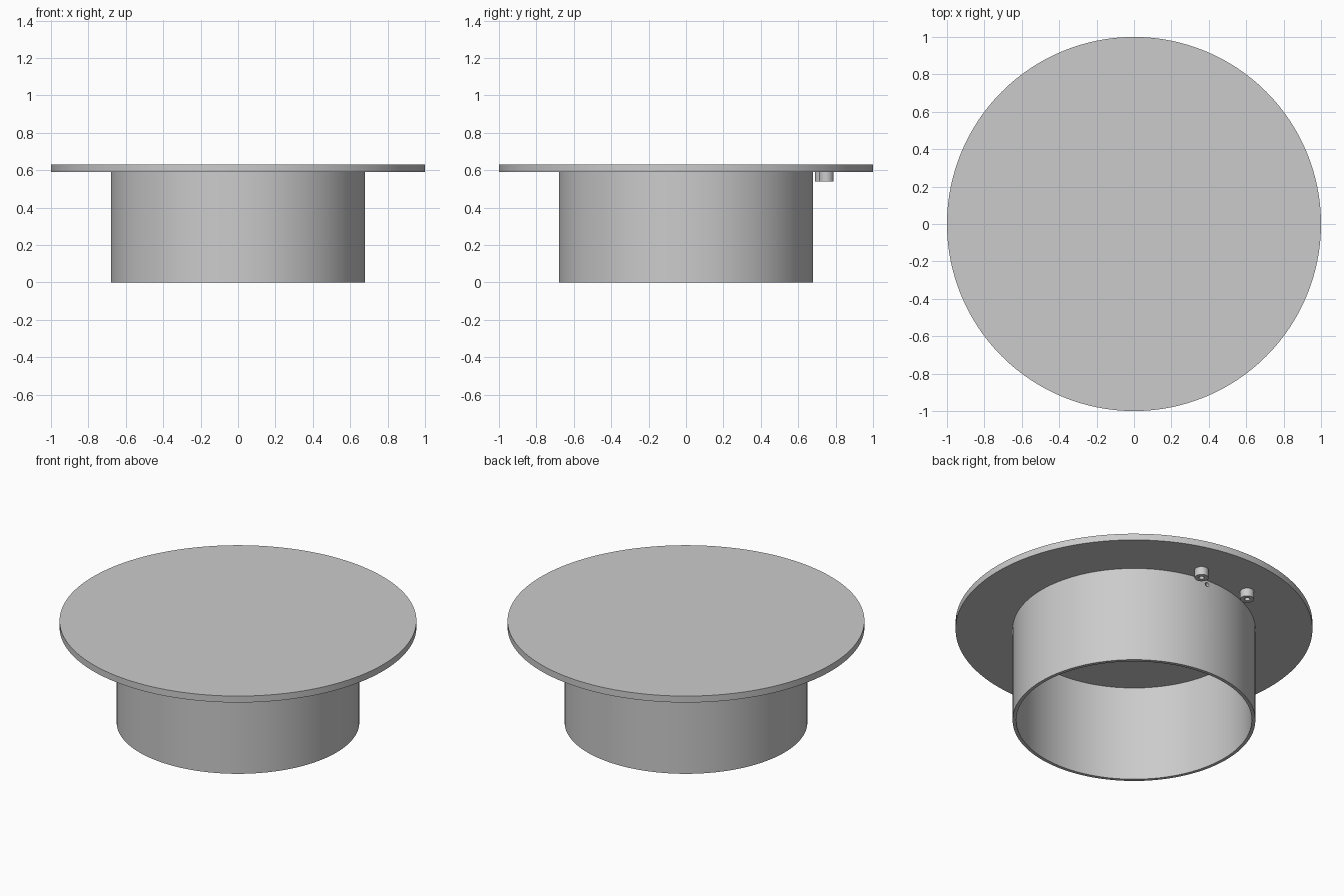
import bpy
import math

cube = bpy.data.objects.get("Cube")
if cube:
    bpy.data.objects.remove(cube, do_unlink=True)

grey = bpy.data.materials.new("light grey")
grey.use_nodes = True
grey.diffuse_color = (0.6, 0.6, 0.6, 1)
grey.node_tree.nodes["Principled BSDF"].inputs["Base Color"].default_value = (0.6, 0.6, 0.6, 1)

PLATE_BOTTOM, PLATE_TOP = 0.59, 0.63


def lathe(name, profile, sides, location=(0, 0, 0)):
    """Spin a closed (radius, z) profile around the vertical axis."""
    verts, faces, n = [], [], len(profile)
    for s in range(sides):
        a = 2 * math.pi * s / sides
        verts += [(r * math.cos(a), r * math.sin(a), z) for r, z in profile]
    for s in range(sides):
        t = (s + 1) % sides
        for i in range(n):
            j = (i + 1) % n
            faces.append((s * n + i, t * n + i, t * n + j, s * n + j))
    mesh = bpy.data.meshes.new(name)
    mesh.from_pydata(verts, [], faces)
    mesh.materials.append(grey)
    obj = bpy.data.objects.new(name, mesh)
    obj.location = location
    bpy.context.collection.objects.link(obj)
    return obj


def smooth(obj):
    bpy.ops.object.select_all(action='DESELECT')
    obj.select_set(True)
    bpy.context.view_layer.objects.active = obj
    bpy.ops.object.shade_smooth_by_angle(angle=math.radians(30))


# Round top plate
bpy.ops.mesh.primitive_cylinder_add(
    vertices=128, radius=1, depth=PLATE_TOP - PLATE_BOTTOM,
    location=(0, 0, (PLATE_TOP + PLATE_BOTTOM) / 2))
plate = bpy.context.object
plate.name = "top_plate"
plate.data.materials.append(grey)
smooth(plate)

# Open collar under the plate
collar = lathe("collar", [(0.68, 0), (0.68, PLATE_BOTTOM),
                          (0.66, PLATE_BOTTOM), (0.66, 0)], 128)

# Small hole through the back of the collar
bpy.ops.mesh.primitive_cylinder_add(
    vertices=24, radius=0.013, depth=0.1, location=(0.035, 0.67, 0.565),
    rotation=(math.pi / 2, 0, 0))
cutter = bpy.context.object
cutter.name = "collar_hole_cutter"
cutter.data.materials.append(grey)
cutter.hide_render = True
cutter.display_type = 'WIRE'
cut = collar.modifiers.new("hole", 'BOOLEAN')
cut.operation = 'DIFFERENCE'
cut.solver = 'EXACT'
cut.object = cutter
smooth(collar)
bpy.ops.object.modifier_apply(modifier=cut.name)
bpy.data.objects.remove(cutter, do_unlink=True)

# Two hollow screw bosses behind the collar
for name, x, y in (("left_boss", 0.135, 0.75), ("right_boss", -0.215, 0.73)):
    boss = lathe(name, [(0.039, -0.05), (0.039, 0), (0.015, 0), (0.015, -0.05)],
                 32, (x, y, PLATE_BOTTOM))
    smooth(boss)
